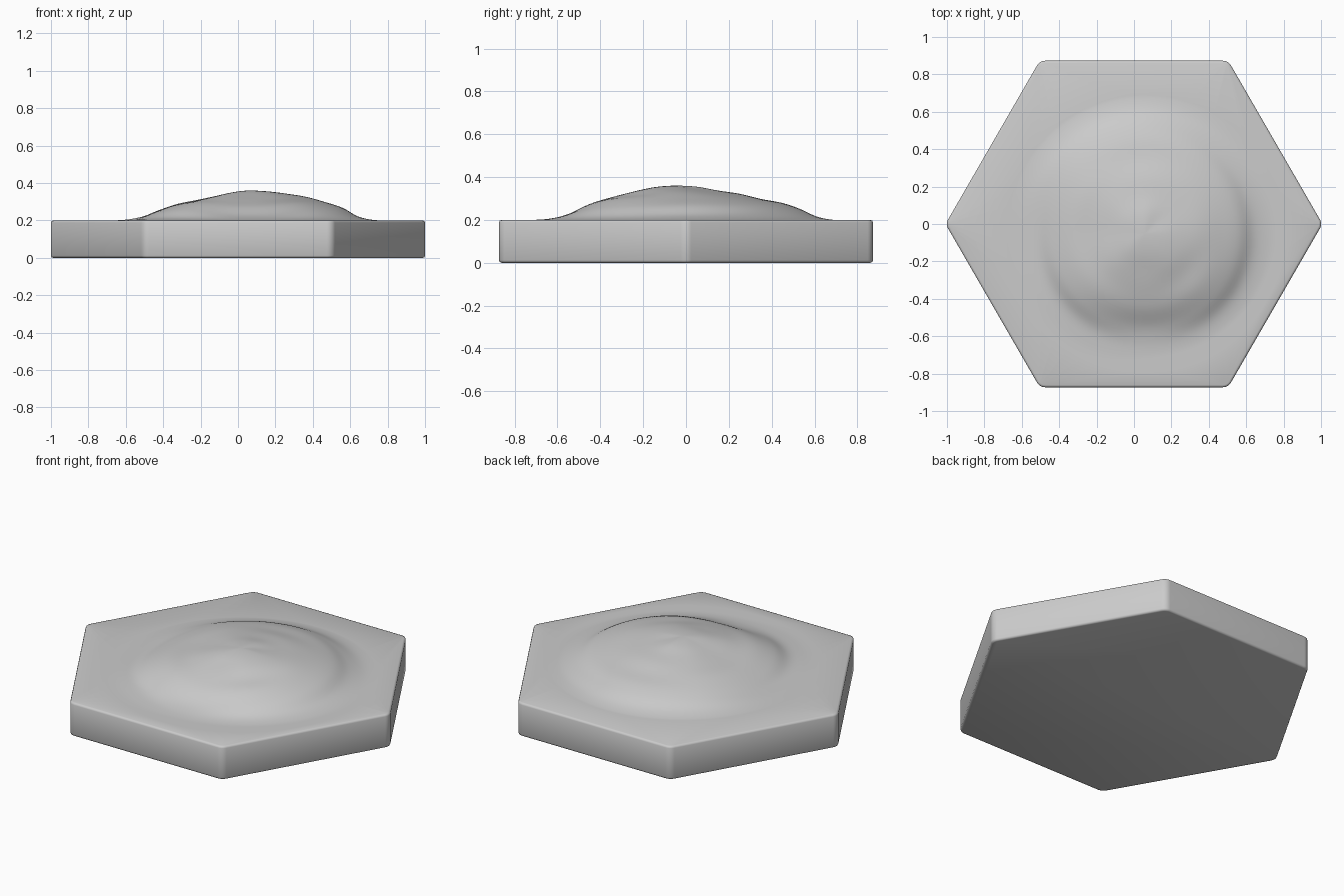
import bpy, bmesh, math

if "Cube" in bpy.data.objects:
    bpy.data.objects.remove(bpy.data.objects["Cube"])

# Mound heights above the slab: one row per 45 degrees around the peak
TOP = 0.2
PEAK = (0.06, -0.05, 0.16)
RADII = [0, .1, .2, .3, .4, .5, .58, .66, .74]
ROWS = [
    [.155, .143, .127, .100, .067, .022, .003, 0],
    [.150, .137, .122, .100, .070, .032, .007, 0],
    [.155, .137, .122, .098, .079, .052, .016, 0],
    [.152, .135, .118, .100, .075, .048, .016, 0],
    [.148, .125, .103, .083, .047, .014, .003, 0],
    [.152, .133, .110, .090, .055, .016, .004, 0],
    [.152, .130, .105, .074, .027, .007, 0, 0],
    [.155, .140, .114, .094, .055, .014, 0, 0],
]
SEG, SUB = 96, 5


def spline(a, b, c, d, t):
    return 0.5 * (2*b + (c-a)*t + (2*a-5*b+4*c-d)*t*t + (3*b-a-3*c+d)*t**3)


def row_at(angle_index):
    f = angle_index / SEG * 8
    i, t = int(f), f - int(f)
    cols = zip(*(ROWS[(i + k) % 8] for k in (-1, 0, 1, 2)))
    return [PEAK[2]] + [spline(*c, t) for c in cols]


def radial_points(angle_index):
    h = row_at(angle_index)
    h = [h[1]] + h + [0]
    r = [-RADII[1]] + RADII + [.82]
    pts = []
    for i in range(len(RADII) - 1):
        for s in range(1, SUB + 1):
            t = s / SUB
            pts.append((spline(*r[i:i+4], t), max(0, spline(*h[i:i+4], t))))
    return pts


def join_rings(bm, a, b):
    n = len(a)
    for i in range(n):
        j = (i + 1) % n
        bm.faces.new((a[i], a[j], b[j], b[i]))


bm = bmesh.new()

# Hexagonal slab with rounded corners and softened rims
R, CORNER, STEPS = 1.008, 0.05, 6
cr = R - CORNER / math.cos(math.pi / 6)
rings = []
for inset, z in [(.012, 0), (.0035, .0035), (0, .012), (0, .188), (.0035, .1965), (.012, TOP)]:
    ring = []
    for k in range(6):
        base = math.radians(60 * k)
        for s in range(STEPS + 1):
            a = base + math.radians(-30 + 60 * s / STEPS)
            q = CORNER - inset
            ring.append(bm.verts.new((cr * math.cos(base) + q * math.cos(a),
                                      cr * math.sin(base) + q * math.sin(a), z)))
    rings.append(ring)
for a, b in zip(rings, rings[1:]):
    join_rings(bm, a, b)
bm.faces.new(rings[0][::-1])

# Sculpted mound
table = [radial_points(i) for i in range(SEG)]
mound = []
for k in range(len(table[0])):
    ring = []
    for i in range(SEG):
        a = 2 * math.pi * i / SEG
        r, h = table[i][k]
        ring.append(bm.verts.new((PEAK[0] + r * math.cos(a), PEAK[1] + r * math.sin(a), TOP + h)))
    mound.append(ring)
tip = bm.verts.new((PEAK[0], PEAK[1], TOP + PEAK[2]))
for i in range(SEG):
    bm.faces.new((tip, mound[0][i], mound[0][(i + 1) % SEG]))
for a, b in zip(mound, mound[1:]):
    join_rings(bm, b, a)

# Flat top between the mound and the rim
border = [e for e in bm.edges if e.is_boundary]
bmesh.ops.bridge_loops(bm, edges=border)
bmesh.ops.recalc_face_normals(bm, faces=bm.faces)

mesh = bpy.data.meshes.new("hex_tile_with_mound")
bm.to_mesh(mesh)
bm.free()
tile = bpy.data.objects.new("hex_tile_with_mound", mesh)
bpy.context.collection.objects.link(tile)
bpy.context.view_layer.objects.active = tile
tile.select_set(True)
bpy.ops.object.shade_smooth_by_angle(angle=math.radians(50))
